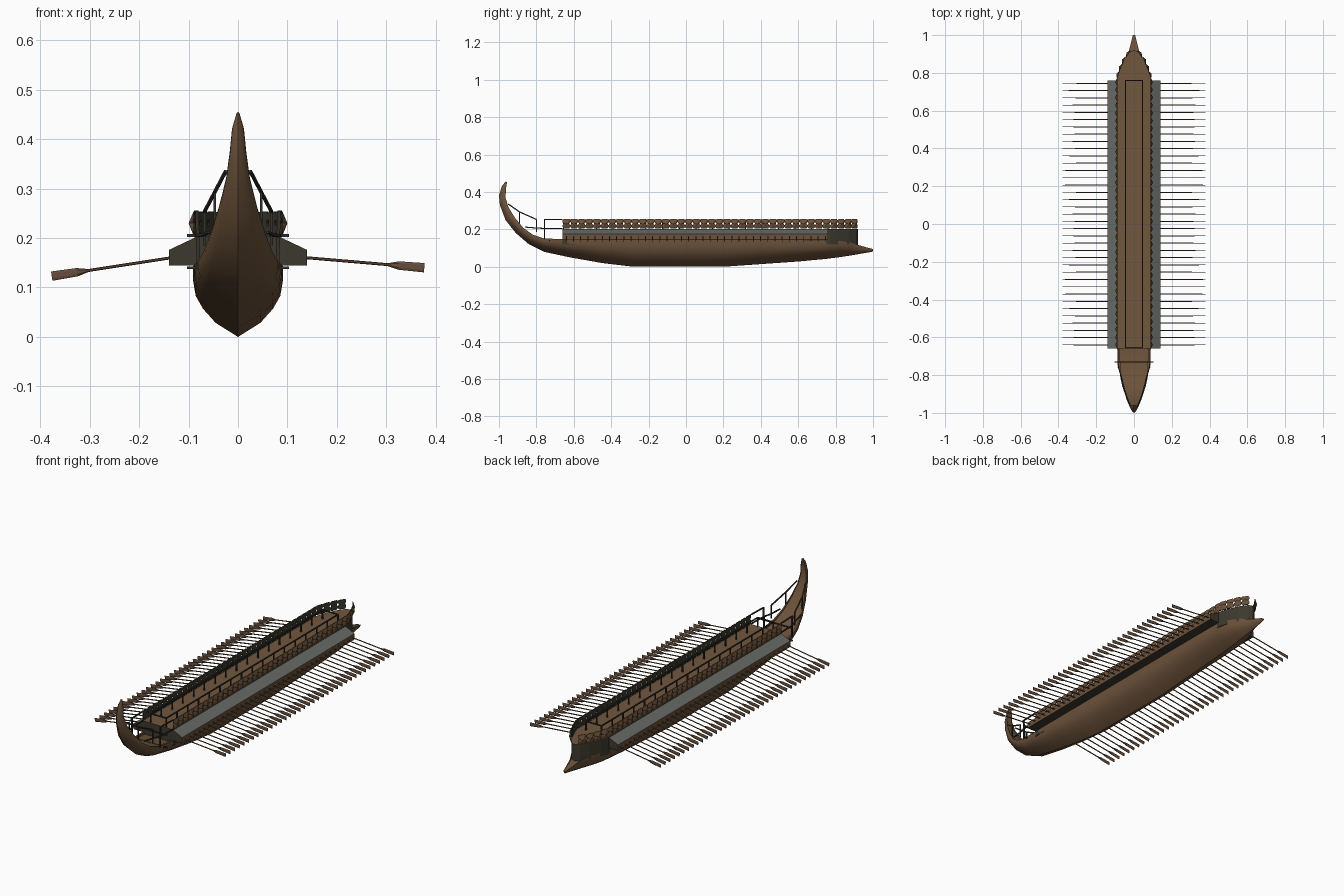
import bpy, bmesh, math
from mathutils import Vector

if "Cube" in bpy.data.objects:
    bpy.data.objects.remove(bpy.data.objects["Cube"])


def material(name, rgb):
    m = bpy.data.materials.new(name)
    m.diffuse_color = (*rgb, 1)
    m.use_nodes = True
    m.node_tree.nodes["Principled BSDF"].inputs["Base Color"].default_value = m.diffuse_color
    return m


BROWN = material("hull brown", (0.15, 0.085, 0.043))
DECK = material("deck brown", (0.165, 0.095, 0.047))
OLIVE = material("dark olive", (0.045, 0.041, 0.026))
GREY = material("weathered grey", (0.135, 0.145, 0.135))
OAR = material("oar brown", (0.13, 0.075, 0.045))
DARK = material("rail dark", (0.035, 0.032, 0.024))


def finish(name, bm, mats, smooth=None, normals=True):
    if normals:
        bmesh.ops.recalc_face_normals(bm, faces=bm.faces)
    me = bpy.data.meshes.new(name)
    bm.to_mesh(me)
    bm.free()
    for m in mats:
        me.materials.append(m)
    ob = bpy.data.objects.new(name, me)
    bpy.context.collection.objects.link(ob)
    if smooth:
        bpy.ops.object.select_all(action='DESELECT')
        ob.select_set(True)
        bpy.context.view_layer.objects.active = ob
        bpy.ops.object.shade_smooth_by_angle(angle=math.radians(smooth))
    return ob


def loft(bm, rings):
    """Closed rings of equal length joined and capped."""
    vs = [[bm.verts.new(p) for p in r] for r in rings]
    n = len(vs[0])
    for a, b in zip(vs, vs[1:]):
        for i in range(n):
            j = (i + 1) % n
            bm.faces.new((a[i], a[j], b[j], b[i]))
    bm.faces.new(vs[0])
    bm.faces.new(vs[-1])


def bar(bm, p, q, r=0.0028):
    """Square bar between two points."""
    p, q = Vector(p), Vector(q)
    d = (q - p).normalized()
    up = Vector((0, 0, 1)) if abs(d.z) < 0.8 else Vector((0, 1, 0))
    s = d.cross(up).normalized() * r
    t = d.cross(s).normalized() * r
    loft(bm, [[c + s + t, c - s + t, c - s - t, c + s - t] for c in (p, q)])


# Hull: keel y, keel z, sheer y, sheer z, half width
stations = [
    (-.965, .455, -.957, .452, .003), (-.985, .43, -.962, .42, .012),
    (-1, .38, -.965, .37, .017), (-.995, .33, -.95, .32, .024),
    (-.965, .25, -.915, .262, .039), (-.91, .18, -.87, .208, .056),
    (-.84, .12, -.82, .172, .07), (-.76, .08, -.76, .152, .081),
    (-.62, .05, -.62, .145, .089), (-.45, .02, -.45, .143, .091),
    (-.28, 0, -.28, .143, .091), (.2, 0, .2, .143, .091),
    (.4, .014, .4, .143, .091), (.6, .028, .6, .142, .091),
    (.75, .042, .75, .14, .088), (.82, .051, .82, .138, .073),
    (.88, .06, .88, .13, .045), (.92, .067, .92, .117, .026),
    (.96, .074, .96, .105, .016), (1, .081, 1, .095, .006)]
section = [(0, 0), (.5, .2), (.78, .4), (.94, .58), (1, .8), (1, 1), (.88, 1), (.88, .88), (0, .88)]
section += [(-x, t) for x, t in section[-2:0:-1]]
bm = bmesh.new()
loft(bm, [[(x * w, ky + (sy - ky) * t, kz + (sz - kz) * t) for x, t in section]
          for ky, kz, sy, sz, w in stations])
finish("hull", bm, [BROWN], 35)

# Upper side walls with the fighting deck on top
edge = [(.088, -.66), (.088, .77), (.076, .81), (.05, .87), (.022, .91), (.004, .92)]
plan = edge + [(-x, y) for x, y in reversed(edge)]
bm = bmesh.new()
loft(bm, [[(x, y, z) for x, y in plan] for z in (.118, .203)])
bm.normal_update()
for f in bm.faces:
    f.material_index = 1 if abs(f.normal.z) > .9 and f.calc_center_median().z > .2 else 0
finish("upper_walls_and_deck", bm, [OLIVE, DECK])

# Rowing outriggers: grey sloped roof, olive ends
for side, label in ((1, "right"), (-1, "left")):
    bm = bmesh.new()
    prof = [(.085, .145), (.14, .145), (.14, .176), (.085, .202)]
    loft(bm, [[(side * x, y, z) for x, z in prof] for y in (-.66, .76)])
    bmesh.ops.recalc_face_normals(bm, faces=bm.faces)
    for f in bm.faces:
        n = f.normal
        f.material_index = 1 if n.z > .5 else 2 if abs(n.x) > .9 else 0
    finish("outrigger_" + label, bm, [OLIVE, GREY, BROWN])

# Shields: waisted plates with a ridge, set along the deck edge
path = [Vector(p) for p in [(.09, -.66), (.09, .775), (.077, .815), (.052, .873), (.02, .918)]]
lengths = [(b - a).length for a, b in zip(path, path[1:])]
total = sum(lengths)
COUNT = 39


def along(s):
    for a, b, l in zip(path, path[1:], lengths):
        if s <= l:
            return a + (b - a) * s / l, (b - a) / l
        s -= l
    return path[-1], (path[-1] - path[-2]).normalized()


half = total / COUNT / 2
outline = [(0, .205), (.75, .205), (1, .213), (1, .222), (.7, .231), (1, .239), (1, .248), (.75, .254), (0, .254)]
outline += [(-u, z) for u, z in outline[-2:0:-1]]
bm = bmesh.new()
for side in (1, -1):
    for i in range(COUNT):
        c, d = along((i + .5) * total / COUNT)
        n = Vector((d.y, -d.x))

        def at(u, out, z):
            p = c + d * u * half + n * out
            return bm.verts.new((side * p.x, p.y, z))
        back = [at(u, -.003, z) for u, z in outline]
        front = [at(u, 0, z) for u, z in outline]
        boss = at(0, .010, .23)
        k = len(outline)
        faces = [bm.faces.new(back)]
        for j in range(k):
            m = (j + 1) % k
            faces.append(bm.faces.new((back[j], back[m], front[m], front[j])))
            f = bm.faces.new((front[j], front[m], boss))
            f.material_index = 1
finish("shields", bm, [OLIVE, BROWN])

# Railing around the middle gangway
bm = bmesh.new()
for s in (-1, 1):
    bar(bm, (s * .045, -.655, .25), (s * .045, .76, .25))
    for i in range(17):
        y = -.655 + 1.415 * i / 16
        bar(bm, (s * .045, y, .2), (s * .045, y, .25))
for y in (-.655, .76):
    bar(bm, (-.045, y, .25), (.045, y, .25))
finish("gangway_railing", bm, [DARK])

# Stern railings: level part, then sloping up the sternpost
bm = bmesh.new()
for s in (-1, 1):
    for z in (.205, .253):
        bar(bm, (s * .083, -.757, z), (s * .086, -.66, z))
    bar(bm, (s * .08, -.757, .145), (s * .083, -.757, .255), .0035)
    upper = [(s * .068, -.8, .253), (s * .047, -.89, .293), (s * .025, -.95, .335)]
    lower = [(s * .083, -.757, .205), (s * .07, -.8, .207), (s * .06, -.86, .212)]
    for pts in (upper, lower):
        for p, q in zip(pts, pts[1:]):
            bar(bm, p, q)
    bar(bm, (s * .068, -.8, .185), upper[0])
    bar(bm, (s * .047, -.89, .23), upper[1])
finish("stern_railing", bm, [DARK])

# Steering oar cross beams
bm = bmesh.new()
for z in (.14, .205):
    bar(bm, (-.103, -.73, z), (.103, -.73, z), .003)
finish("steering_beams", bm, [DARK])

# Oars: round shafts with flat upright blades
for side, label, tip in ((1, "right", .14), (-1, "left", .123)):
    bm = bmesh.new()
    start, end = Vector((side * .13, 0, .161)), Vector((side * .377, 0, tip))
    d = (end - start).normalized()
    up = Vector((-d.z, 0, d.x)) * side
    # position along the oar, half height, half thickness
    stages = [(0, .003, .003), (.70, .003, .003), (.79, .0085, .002), (1, .0095, .0015)]
    for i in range(37):
        y = Vector((0, -.64 + 1.385 * i / 36, 0))
        rings = []
        for t, h, w in stages:
            c = start.lerp(end, t) + y
            rings.append([c + up * h * math.sin(a) + Vector((0, w * math.cos(a), 0))
                          for a in [math.tau * k / 6 + math.tau / 12 for k in range(6)]])
        loft(bm, rings)
    finish("oars_" + label, bm, [OAR])
